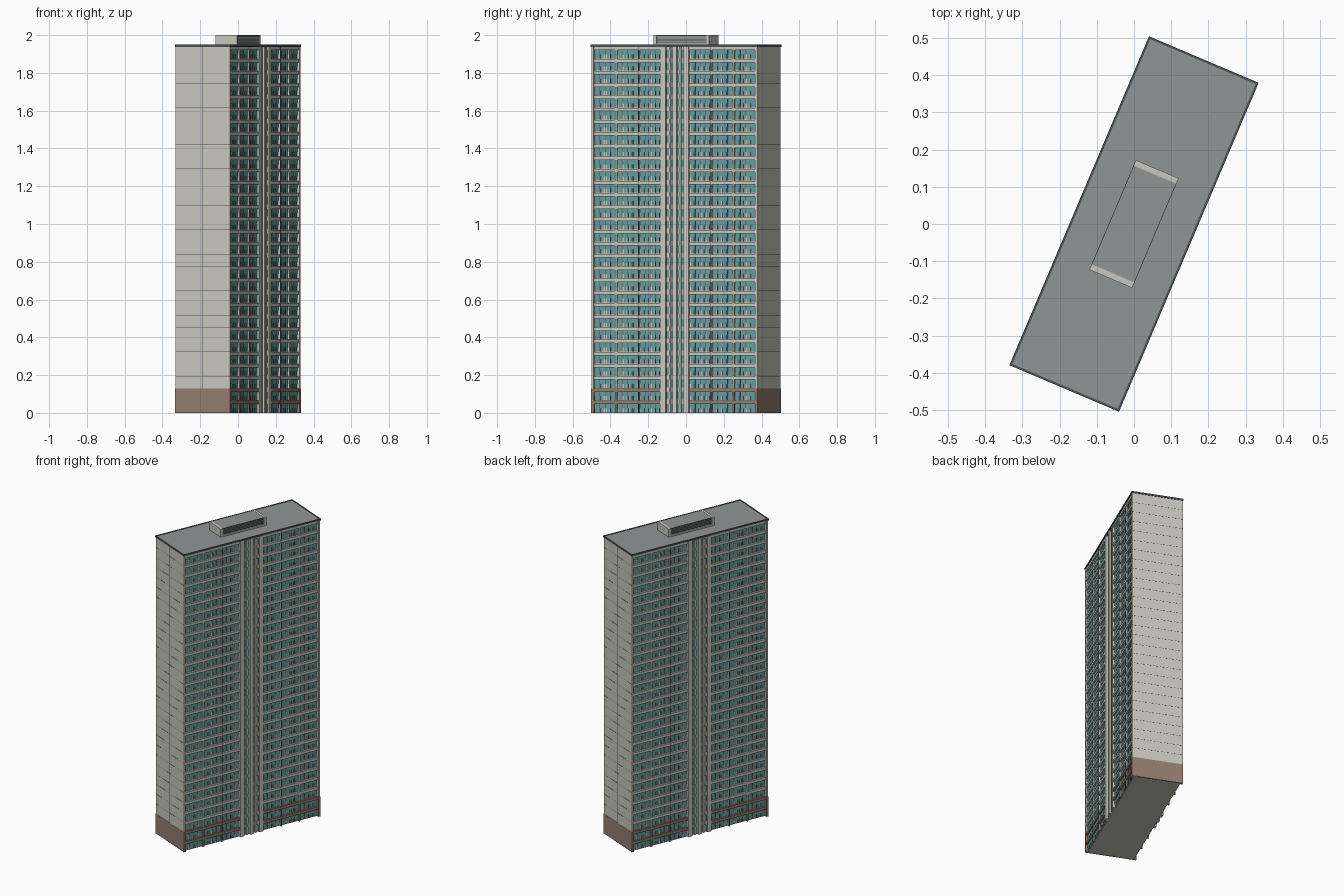
import bpy, bmesh, math
from mathutils import Vector

if "Cube" in bpy.data.objects:
    bpy.data.objects.remove(bpy.data.objects["Cube"], do_unlink=True)

TURN = math.radians(-23)
FLOORS = 30
H = 1.938 / FLOORS           # storey height
TOP = FLOORS * H
HX, HY = 0.157, 0.477        # half depth and half length of the tower
WALL = 0.143                 # recessed window wall
BAND = 0.018                 # height of the floor bands
BAYS = [(0.085, 0.202), (0.213, 0.331), (0.343, 0.463)]


def material(name, colour):
    m = bpy.data.materials.new(name)
    m.use_nodes = True
    m.diffuse_color = (*colour, 1)
    m.node_tree.nodes["Principled BSDF"].inputs["Base Color"].default_value = (*colour, 1)
    return m


PALE = material("pale concrete", (0.58, 0.58, 0.52))
BROWN = material("brown cladding", (0.30, 0.205, 0.155))
TEAL = material("teal glass", (0.13, 0.34, 0.345))
GREY = material("roof grey", (0.28, 0.30, 0.30))
DARK = material("dark metal", (0.07, 0.08, 0.08))


class Part:
    """Collects boxes into a single object, turned to the tower's heading."""

    def __init__(self, name, mat):
        self.name, self.mat, self.bm = name, mat, bmesh.new()

    def box(self, x, y, z):
        verts = bmesh.ops.create_cube(self.bm, size=1)["verts"]
        size = Vector((x[1] - x[0], y[1] - y[0], z[1] - z[0]))
        mid = Vector((x[0] + x[1], y[0] + y[1], z[0] + z[1])) / 2
        for v in verts:
            v.co = v.co * size + mid

    def both(self, x, y, z):
        """A box and its half-turn copy on the opposite side."""
        self.box(x, y, z)
        self.box((-x[1], -x[0]), (-y[1], -y[0]), z)

    def four(self, x, y, z):
        """A box on both facades and on both halves of each."""
        self.both(x, y, z)
        self.both(x, (-y[1], -y[0]), z)

    def finish(self):
        bmesh.ops.recalc_face_normals(self.bm, faces=self.bm.faces)
        mesh = bpy.data.meshes.new(self.name)
        self.bm.to_mesh(mesh)
        self.bm.free()
        mesh.materials.append(self.mat)
        obj = bpy.data.objects.new(self.name, mesh)
        obj.rotation_euler.z = TURN
        bpy.context.collection.objects.link(obj)


# Main block and the solid end walls
body = Part("body", PALE)
body.box((-WALL, WALL), (-0.47, 0.47), (0, TOP))
body.both((-HX, HX), (0.464, HY), (0, TOP))
body.finish()

# Brown cladding on the ends of the two lowest storeys
plinth = Part("end_plinth", BROWN)
plinth.both((-HX - 0.001, HX + 0.001), (0.463, HY + 0.001), (0, 2 * H))
plinth.finish()

# Panel joints on the end walls
joints = Part("end_wall_joints", DARK)
for i in range(3, FLOORS):
    joints.both((-HX, HX), (HY - 0.001, HY + 0.0004), (i * H, i * H + 0.0013))
joints.both((-0.0008, 0.0008), (HY - 0.001, HY + 0.0004), (2 * H, TOP))
joints.finish()

# Floor bands, brown on the two lowest storeys
bands = Part("floor_bands", PALE)
low_bands = Part("lower_floor_bands", BROWN)
for i in range(FLOORS):
    part = low_bands if i < 2 else bands
    top = (i + 1) * H
    part.four((WALL - 0.002, HX - 0.002), (0.08, 0.465), (top - BAND, top))
bands.finish()
low_bands.finish()

# Upright fins between the bays
fins = Part("bay_fins", PALE)
low_fins = Part("lower_bay_fins", BROWN)
for a, b in ((0.203, 0.212), (0.332, 0.342)):
    fins.four((WALL - 0.002, HX - 0.003), (a, b), (2 * H, TOP))
    low_fins.four((WALL - 0.002, HX - 0.003), (a, b), (0, 2 * H))
fins.finish()
low_fins.finish()

# Drain pipes on the inner fins
pipes = Part("drain_pipes", DARK)
pipes.four((HX - 0.004, HX - 0.001), (0.206, 0.209), (0, TOP))
pipes.finish()

# Bay windows: a wide strip above, with doors and narrow lights below
glass = Part("bay_windows", TEAL)
frames = Part("window_frames", DARK)
LIGHTS = [(0.04, 0.20), (0.30, 0.42), (0.58, 0.70), (0.80, 0.96)]
for i in range(FLOORS):
    z = i * H
    for a, b in BAYS:
        w = b - a
        glass.four((WALL, WALL + 0.003), (a, b), (z + 0.024, z + H - BAND))
        for p, q in LIGHTS:
            glass.four((WALL, WALL + 0.003), (a + p * w, a + q * w), (z + 0.003, z + 0.024))
        for p in (0.25, 0.5, 0.75):
            y = a + p * w
            frames.four((WALL, WALL + 0.004), (y - 0.001, y + 0.001), (z + 0.003, z + H - BAND))
glass.finish()
frames.finish()

# Stair core: three pillars with two recessed strips
core = Part("core_pillars", PALE)
core.both((WALL - 0.002, HX), (-0.011, 0.011), (0, TOP))
core.four((WALL - 0.002, HX), (0.052, 0.082), (0, TOP))
core.four((WALL - 0.002, HX - 0.006), (0.026, 0.034), (0, TOP))
core.finish()

core_glass = Part("core_windows", TEAL)
core_frames = Part("core_window_frames", DARK)
for i in range(FLOORS):
    z = (i * H + 0.006, (i + 1) * H - BAND)
    for a in (0.0135, 0.0365):
        core_glass.four((WALL, WALL + 0.003), (a, a + 0.011), z)
    core_frames.four((WALL, WALL + 0.004), (0.048, 0.051), z)
core_glass.finish()
core_frames.finish()

# Roof slab with a thin dark rim
roof = Part("roof", GREY)
roof.box((-0.155, 0.155), (-0.475, 0.475), (TOP - 0.002, 1.946))
roof.finish()
rim = Part("roof_rim", DARK)
rim.both((0.154, 0.160), (-0.480, 0.480), (TOP, 1.949))
rim.both((-0.160, 0.160), (0.474, 0.480), (TOP, 1.949))
rim.finish()

# Plant room with pale ends, grey panels and louvres
ends = Part("plant_room_ends", PALE)
ends.both((-0.0625, 0.0625), (0.144, 0.160), (1.945, 2.0))
ends.both((0.050, 0.0625), (-0.145, 0.145), (1.945, 1.956))
ends.finish()
plant = Part("plant_room", GREY)
plant.box((-0.056, 0.056), (-0.145, 0.145), (1.945, 1.996))
plant.box((-0.0615, 0.0615), (-0.145, 0.145), (1.993, 1.999))
plant.finish()
louvres = Part("plant_room_louvres", DARK)
for k in range(4):
    z = 1.961 + k * 0.0085
    louvres.both((0.055, 0.059), (-0.143, 0.143), (z, z + 0.002))
louvres.both((0.0610, 0.0625), (-0.145, 0.145), (1.996, 2.0))
louvres.finish()
